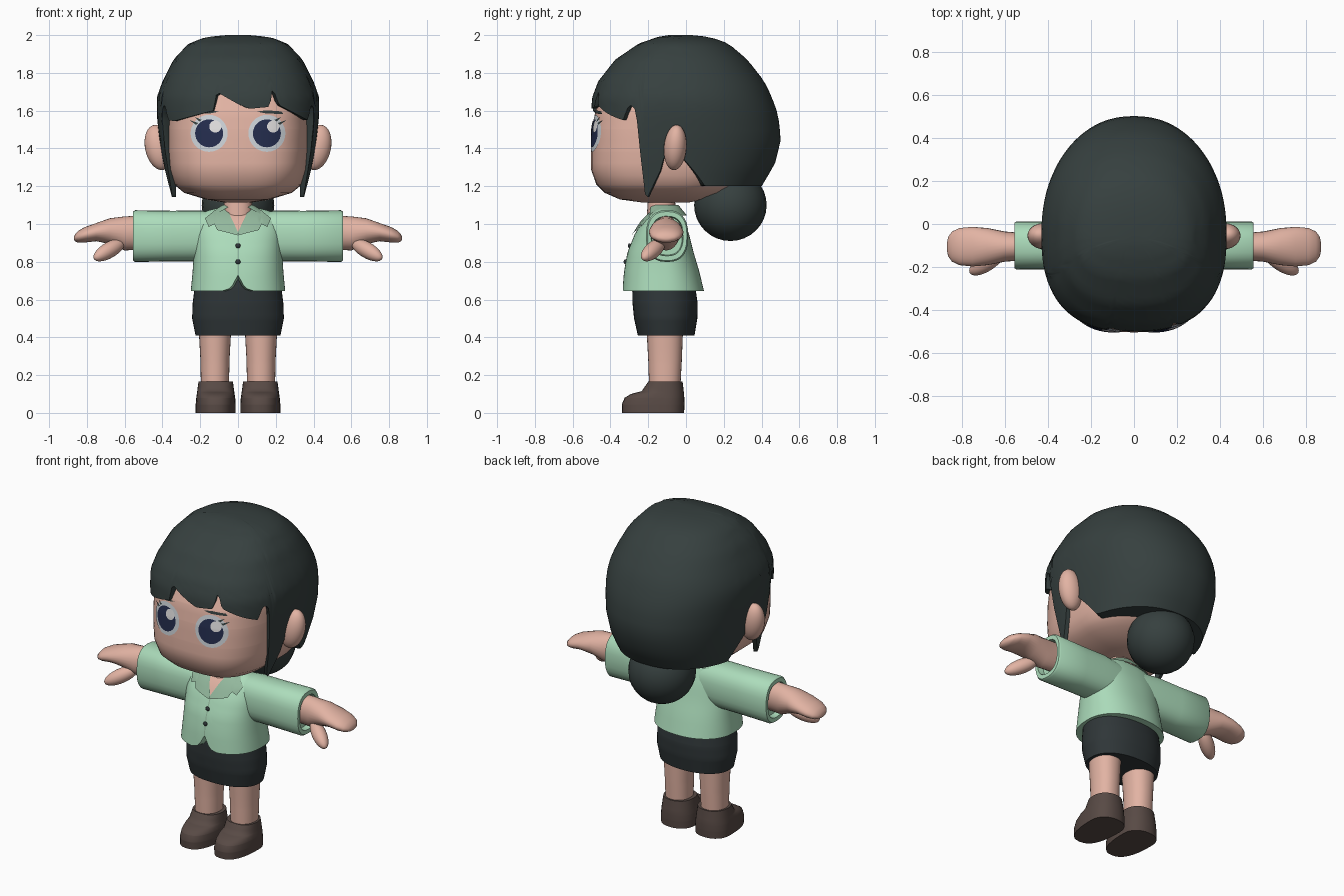
import bpy, bmesh, math
from mathutils import Vector

if "Cube" in bpy.data.objects:
    bpy.data.objects.remove(bpy.data.objects["Cube"])


def material(name, *rgb):
    m = bpy.data.materials.new(name)
    lin = [((c / 255 + 0.055) / 1.055) ** 2.4 for c in rgb]
    m.diffuse_color = (*lin, 1)
    m.use_nodes = True
    m.node_tree.nodes["Principled BSDF"].inputs["Base Color"].default_value = m.diffuse_color
    return m


SKIN = material("skin", 226, 179, 163)
HAIR = material("dark_hair", 54, 64, 63)
SKIRT = material("charcoal_cloth", 47, 54, 56)
GREEN = material("mint_cloth", 172, 220, 187)
COLLAR = material("collar_green", 147, 184, 157)
SHOE = material("brown_leather", 88, 74, 69)
WHITE = material("eye_white", 205, 211, 216)
NAVY = material("navy_iris", 36, 45, 78)
GLINT = material("eye_glint", 226, 224, 224)


def finish(bm, name, mat, angle=45, fix=True):
    if fix:
        bmesh.ops.recalc_face_normals(bm, faces=bm.faces)
    me = bpy.data.meshes.new(name)
    bm.to_mesh(me)
    bm.free()
    me.materials.append(mat)
    ob = bpy.data.objects.new(name, me)
    bpy.context.collection.objects.link(ob)
    bpy.context.view_layer.objects.active = ob
    ob.select_set(True)
    bpy.ops.object.shade_smooth_by_angle(angle=math.radians(angle))
    ob.select_set(False)
    return ob


def interp(table, v):
    """Linear lookup in rows sorted by their first number."""
    if v <= table[0][0]:
        return table[0][1:]
    for a, b in zip(table, table[1:]):
        if v <= b[0]:
            f = (v - a[0]) / (b[0] - a[0])
            return [p + (q - p) * f for p, q in zip(a[1:], b[1:])]
    return table[-1][1:]


def bridge(bm, rows, caps=True):
    vs = [[bm.verts.new(p) for p in r] for r in rows]
    n = len(vs[0])
    for a, b in zip(vs, vs[1:]):
        for i in range(n):
            bm.faces.new((a[i], a[(i + 1) % n], b[(i + 1) % n], b[i]))
    for r in ((vs[0], vs[-1]) if caps else ()):
        c = sum((v.co for v in r), Vector()) / n
        cv = bm.verts.new(c)
        for i in range(n):
            bm.faces.new((r[i], r[(i + 1) % n], cv))


def power(v, e):
    return math.copysign(abs(v) ** e, v)


def ring_point(table, t, z, cx, cy, n, s=1):
    yf, yb, hx = interp(table, z)
    c, d = math.cos(t), math.sin(t)
    e = 2 / (n if d < 0 else 2.2)
    r = (cy - yf) if d < 0 else (yb - cy)
    return Vector((cx + s * hx * power(c, e), cy + s * r * power(d, e), z))


def loft(name, table, mat, cx=0, cy=-0.11, n=2.3, seg=32, rows=14, hem=None, tuck=None, caps=True):
    """Stack of rounded slices; rows are (z, front y, back y, half width)."""
    lo, hi = table[0][0], table[-1][0]
    zmid = lo + (hi - lo) * 0.5
    ts = [2 * math.pi * i / seg for i in range(seg)]
    bots = []
    for t in ts:
        p = ring_point(table, t, zmid, cx, cy, n)
        bots.append(hem(p.x, p.y) if hem else lo)
    us = [(k / rows) ** 1.6 for k in range(rows + 1)]
    if not hem:
        us = sorted(set(us + [(hi - r[0]) / (hi - lo) for r in table]))
    pts = [[ring_point(table, t, hi - (hi - b) * u, cx, cy, n) for t, b in zip(ts, bots)] for u in us]
    if tuck:  # turn the rim inward
        inner = []
        for t, b in zip(ts, bots):
            y = ring_point(table, t, b, cx, cy, n).y
            inner.append(ring_point(table, t, b, cx, cy, n, tuck(y)))
        pts.append(inner)
        pts.append([ring_point(table, t, 1.68, cx, cy, n, 0.8) for t in ts])
    bm = bmesh.new()
    bridge(bm, pts, caps)
    bmesh.ops.remove_doubles(bm, verts=bm.verts, dist=1e-5)
    return finish(bm, name, mat)


def tube(name, rings, mat, side, cy, n=2.0, seg=28):
    """Limb along x; rings are (x, centre z, z radius, y radius)."""
    bm = bmesh.new()
    rows = []
    for x, zc, rz, ry in rings:
        ts = [2 * math.pi * i / seg for i in range(seg)]
        rows.append([(side * x, cy + ry * power(math.cos(t), 2 / n), zc + rz * power(math.sin(t), 2 / n)) for t in ts])
    bridge(bm, rows)
    return finish(bm, name, mat)


def ball(name, centre, radii, mat, rot=None):
    bm = bmesh.new()
    bmesh.ops.create_uvsphere(bm, u_segments=24, v_segments=16, radius=1)
    for v in bm.verts:
        p = Vector(a * b for a, b in zip(v.co, radii))
        v.co = (rot @ p if rot else p) + Vector(centre)
    return finish(bm, name, mat, 60)


def plate(name, outline, table, cy, n, lift, mat):
    """Flat (x, z) outline laid onto the front of a lofted body."""
    bm = bmesh.new()
    f = bm.faces.new([bm.verts.new((x, 0, z)) for x, z in outline])
    if len(outline) > 12:
        bmesh.ops.poke(bm, faces=[f])
    else:
        bmesh.ops.triangulate(bm, faces=[f])
    bmesh.ops.subdivide_edges(bm, edges=bm.edges[:], cuts=3, use_grid_fill=True)
    for v in bm.verts:
        yf, yb, hx = interp(table, v.co.z)
        k = max(0, 1 - min(1, abs(v.co.x / hx)) ** n) ** (1 / n)
        v.co.y = cy - (cy - yf) * k - lift
    bm.normal_update()
    bmesh.ops.reverse_faces(bm, faces=[f for f in bm.faces if f.normal.y > 0])
    return finish(bm, name, mat, 60, False)


def disc(x, z, r):
    return [(x + r * math.cos(i * math.pi / 16), z + r * math.sin(i * math.pi / 16)) for i in range(32)]


# Head and neck
HEAD = [(1.115, -.24, .02, .08), (1.13, -.35, .1, .17), (1.165, -.43, .2, .285), (1.21, -.475, .27, .34),
        (1.29, -.503, .34, .365), (1.38, -.503, .38, .373), (1.5, -.495, .4, .375), (1.6, -.48, .4, .37),
        (1.75, -.42, .33, .33), (1.85, -.3, .2, .22)]
loft("head", HEAD, SKIN, cy=-.05, n=3, seg=64, rows=16)
loft("neck", [(1.0, -.21, -.05, .08), (1.16, -.2, -.06, .073)], SKIN, cy=-.13, rows=2)

# Hair cap with cut fringe and side locks
HAIR_ROWS = [(1.13, -.46, .36, .36), (1.2, -.47, .40, .372), (1.315, -.49, .47, .395), (1.45, -.50, .503, .417),
             (1.58, -.503, .487, .43), (1.67, -.497, .455, .43), (1.755, -.465, .415, .40), (1.87, -.375, .325, .342),
             (1.955, -.25, .225, .262), (1.99, -.15, .13, .17), (2.0, -.09, .03, .06)]
FRINGE = [(-.385, 1.63), (-.37, 1.55), (-.34, 1.545), (-.15, 1.595), (-.12, 1.60), (-.115, 1.70), (.0, 1.635),
          (.06, 1.61), (.165, 1.62), (.19, 1.72), (.215, 1.63), (.35, 1.56), (.37, 1.55), (.385, 1.63)]
SIDE = [(-.31, 1.63), (-.275, 1.62), (-.25, 1.5), (-.24, 1.17), (-.22, 1.14), (-.14, 1.28), (-.11, 1.38),
        (-.03, 1.37), (.0, 1.33), (.08, 1.25), (.13, 1.2), (.5, 1.2)]


def hairline(x, y):
    return interp(FRINGE, x)[0] if y < -.305 else interp(SIDE, y)[0]


def hair_tuck(y):
    return .94 - .24 * min(1, max(0, (y + .08) / .16))


loft("hair", HAIR_ROWS, HAIR, cy=-.05, n=2.5, seg=192, rows=20, hem=hairline, tuck=hair_tuck)
ball("hair_bun", (0, .235, 1.1), (.192, .192, .19), HAIR)

# Jacket body with curved front corners
BODY = [(.645, -.337, .095, .25), (.75, -.328, .07, .24), (.85, -.31, .04, .235), (.95, -.27, .015, .235),
        (1.02, -.225, -.01, .225), (1.055, -.19, -.025, .195), (1.075, -.165, -.04, .15), (1.085, -.15, -.06, .1)]


def jacket_hem(x, y):
    return interp([(0, .73), (.02, .685), (.045, .657), (.08, .645)], abs(x))[0] if y < -.11 else .645


loft("jacket", BODY, GREEN, n=2.5, seg=96, rows=18, hem=jacket_hem)
plate("neckline", [(-.075, 1.085), (0, .955), (.075, 1.085)], BODY, -.11, 2.5, .006, SKIN)
plate("front_seam", [(-.003, .95), (-.003, .73), (.003, .73), (.003, .95)], BODY, -.11, 2.5, .002, COLLAR)
for i, z in enumerate((.885, .80)):
    ball(f"button_{i + 1}", (0, interp(BODY, z)[0] - .003, z), (.013, .008, .013), SKIRT)


# Collar band, open at the front
def collar_hem(x, y):
    return interp([(.06, 1.1), (.1, 1.045)], abs(x))[0] if y < -.12 else 1.045


loft("collar_band", [(1.045, -.22, .005, .175), (1.1, -.19, -.04, .082)], COLLAR, cy=-.12, seg=64, rows=4,
     hem=collar_hem, caps=False)

# Skirt
loft("skirt", [(.41, -.255, .045, .225), (.5, -.275, .06, .243), (.58, -.283, .062, .24), (.66, -.285, .05, .23),
               (.76, -.27, .03, .21)], SKIRT, seg=48)

for s, tag in ((1, "left"), (-1, "right")):
    # Face
    ear_rot = Vector((0, 0, 1)).rotation_difference(Vector((s * .22, .08, 1))).to_matrix()
    ball(f"{tag}_ear", (s * .42, -.057, 1.405), (.072, .06, .122), SKIN, ear_rot)
    ex, ez = s * .153, 1.48
    plate(f"{tag}_eye", disc(ex, ez, .098), HEAD, -.05, 3, .004, WHITE)
    plate(f"{tag}_iris", disc(ex, ez, .074), HEAD, -.05, 3, .007, NAVY)
    plate(f"{tag}_glint", disc(ex + .033, ez + .036, .032), HEAD, -.05, 3, .0095, GLINT)
    for i, d in enumerate((0, .028)):
        lash = [(s * (.21 - d * .6), 1.535 + d * .6), (s * (.222 - d * .6), 1.525 + d * .6), (s * (.258 - d), 1.55 + d * .6)]
        plate(f"{tag}_lash_{i + 1}", lash, HEAD, -.05, 3, .006, HAIR)
    brow = [(s * .1, 1.595), (s * .15, 1.585), (s * .24, 1.582), (s * .23, 1.596), (s * .15, 1.602)]
    plate(f"{tag}_brow", brow, HEAD, -.05, 3, .005, HAIR)

    # Lapel
    lapel = [(s * .06, 1.084), (s * .12, 1.075), (s * .175, 1.03), (s * .155, .985), (s * .125, 1.0),
             (s * .11, .968), (0, .94), (0, .957)]
    plate(f"{tag}_lapel", lapel, BODY, -.11, 2.5, .012, COLLAR)

    # Arm
    tube(f"{tag}_sleeve", [(.08, .935, .125, .1), (.2, .937, .134, .11), (.35, .936, .134, .11), (.545, .936, .137, .112),
                           (.555, .936, .13, .105), (.555, .936, .105, .085), (.52, .936, .1, .08)],
         GREEN, s, -.10, 2.5)
    tube(f"{tag}_hand", [(.5, .955, .09, .062), (.6, .95, .09, .07), (.68, .962, .068, .086), (.75, .957, .048, .092),
                         (.81, .943, .041, .086), (.845, .933, .032, .07), (.863, .927, .019, .045),
                         (.869, .924, .006, .015)], SKIN, s, -.105)
    thumb_rot = Vector((0, 0, 1)).rotation_difference(Vector((s * .12, -.08, -.07))).to_matrix()
    ball(f"{tag}_thumb", (s * .682, -.175, .862), (.043, .042, .105), SKIN, thumb_rot)

    # Leg and shoe
    loft(f"{tag}_leg", [(.13, -.195, -.03, .074), (.28, -.2, -.022, .077), (.46, -.21, -.015, .087)], SKIN,
         cx=s * .122, n=2.1, rows=4)
    loft(f"{tag}_shoe", [(0, -.338, -.01, .106), (.045, -.34, -.008, .106), (.08, -.325, -.009, .103),
                         (.1, -.292, -.01, .1), (.115, -.235, -.012, .098), (.165, -.2, -.018, .091)], SHOE,
         cx=s * .118, n=2.5, rows=6)
